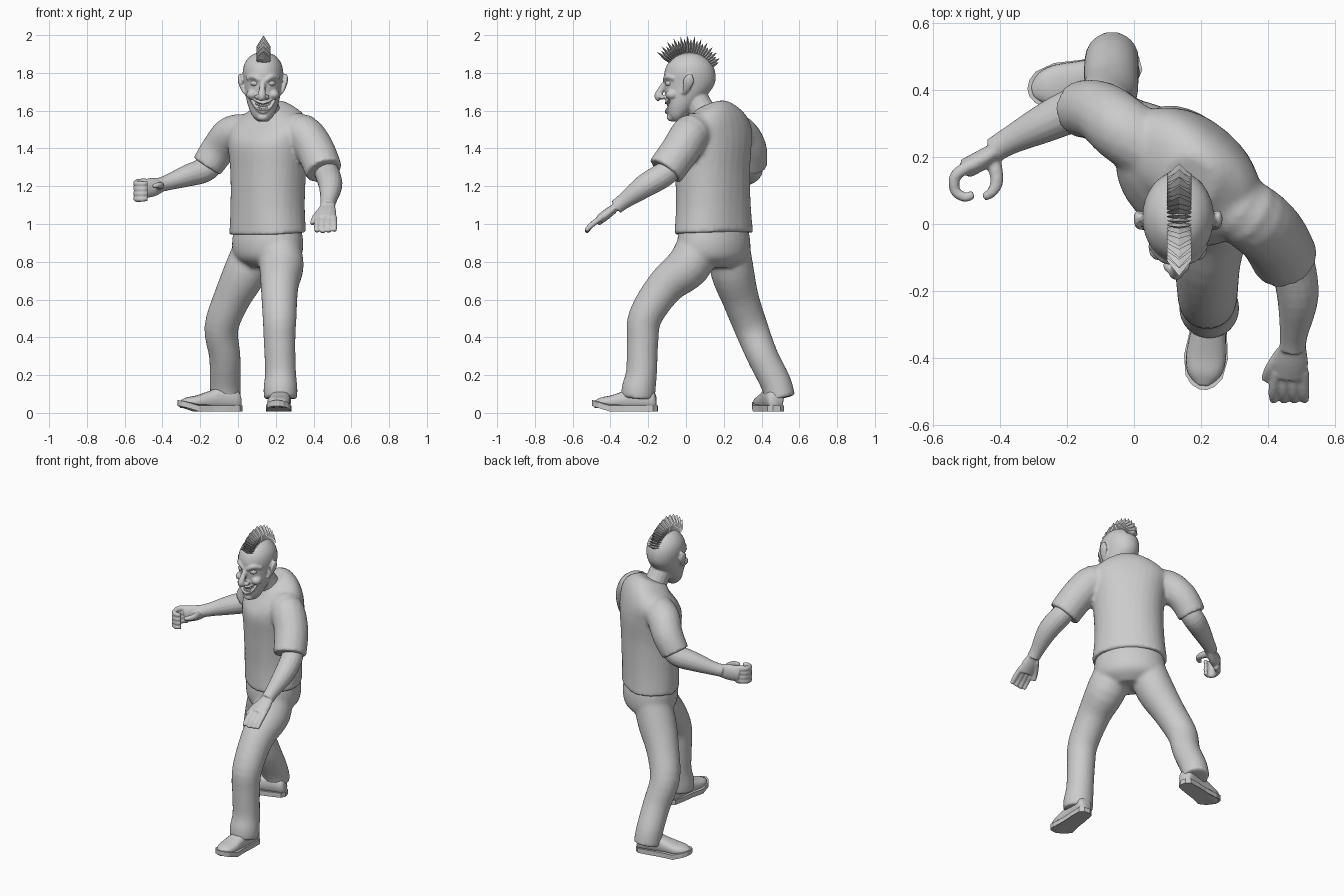
import bpy, bmesh, math
from mathutils import Vector, Matrix

if "Cube" in bpy.data.objects:
    bpy.data.objects.remove(bpy.data.objects["Cube"])


def spline(keys, steps):
    """Catmull-Rom interpolation of tuples of numbers."""
    out = []
    for i in range(len(keys) - 1):
        p0, p1 = keys[max(i - 1, 0)], keys[i]
        p2, p3 = keys[i + 1], keys[min(i + 2, len(keys) - 1)]
        for s in range(steps):
            t = s / steps
            out.append([.5 * (2*b + (c-a)*t + (2*a-5*b+4*c-d)*t*t + (3*b-a-3*c+d)*t**3)
                        for a, b, c, d in zip(p0, p1, p2, p3)])
    return out + [list(keys[-1])]


def loft(bm, rings, n=24, power=1.0):
    loops = []
    for c, u, v in rings:
        loop = []
        for k in range(n):
            a = 2 * math.pi * k / n
            ca, sa = math.cos(a), math.sin(a)
            loop.append(bm.verts.new(c + u * math.copysign(abs(ca)**power, ca)
                                     + v * math.copysign(abs(sa)**power, sa)))
        loops.append(loop)
    for l0, l1 in zip(loops, loops[1:]):
        for k in range(n):
            bm.faces.new((l0[k], l0[(k+1) % n], l1[(k+1) % n], l1[k]))
    bm.faces.new(loops[0][::-1])
    bm.faces.new(loops[-1])


def body(bm, keys, steps=5, power=1.0):
    """Stacked ellipses: x, y, z, half width, half depth, turn, back-lift."""
    rings = []
    for x, y, z, a, b, deg, tilt in spline(keys, steps):
        c, s = math.cos(math.radians(deg)), math.sin(math.radians(deg))
        rings.append((Vector((x, y, z)), Vector((c, s, 0)) * a, Vector((-s, c, tilt)) * b))
    loft(bm, rings, 32, power)


def tube(bm, keys, hint=(1, 0, 0), steps=4, n=16, flat=1.0, power=1.0):
    """Limb along x, y, z, radius keys; flat scales the thickness across the hint."""
    pts = spline(keys, steps)
    rings = []
    for i, p in enumerate(pts):
        t = Vector(pts[min(i+1, len(pts)-1)][:3]) - Vector(pts[max(i-1, 0)][:3])
        t.normalize()
        u = Vector(hint) - t * t.dot(Vector(hint))
        u.normalize()
        rings.append((Vector(p[:3]), u * p[3], t.cross(u) * p[3] * flat))
    loft(bm, rings, n, power)


def ball(bm, c, r):
    bmesh.ops.create_uvsphere(bm, u_segments=20, v_segments=12, radius=1,
                              matrix=Matrix.Translation(c) @ Matrix.Diagonal((*r, 1)))


def finish(name, bm, voxel=0, iters=0, smooth=True):
    bmesh.ops.recalc_face_normals(bm, faces=bm.faces)
    me = bpy.data.meshes.new(name)
    bm.to_mesh(me)
    bm.free()
    for p in me.polygons:
        p.use_smooth = smooth
    ob = bpy.data.objects.new(name, me)
    bpy.context.collection.objects.link(ob)
    if voxel:
        m = ob.modifiers.new("blend", 'REMESH')
        m.mode, m.voxel_size, m.use_smooth_shade = 'VOXEL', voxel, True
    if iters:
        m = ob.modifiers.new("soften", 'SMOOTH')
        m.factor, m.iterations = .5, iters
    return ob


# Shirt with short sleeves
bm = bmesh.new()
body(bm, [(.157, .147, .95, .225, .17, -48, .05), (.157, .145, 1.1, .21, .17, -46, 0),
          (.16, .14, 1.28, .21, .175, -43, 0), (.16, .14, 1.42, .225, .18, -40, 0),
          (.165, .15, 1.51, .235, .155, -37, .1), (.17, .15, 1.57, .185, .125, -36, .25),
          (.165, .135, 1.605, .115, .1, -34, .4), (.16, .12, 1.62, .08, .08, -30, .45)], power=.9)
tube(bm, [(.25, .09, 1.48, .1), (.34, .03, 1.48, .105), (.41, -.03, 1.39, .103), (.455, -.11, 1.28, .1)])
tube(bm, [(.07, .21, 1.48, .1), (-.03, .28, 1.475, .1), (-.1, .335, 1.4, .093), (-.165, .345, 1.305, .085)],
     (0, 1, 0))
finish("shirt", bm, .011, 5)

# Trousers
bm = bmesh.new()
body(bm, [(.157, .147, .99, .2, .15, -48, 0), (.157, .147, .9, .215, .165, -48, 0),
          (.157, .147, .82, .2, .15, -50, 0), (.157, .147, .77, .11, .09, -50, 0)])
tube(bm, [(.215, .07, .9, .11), (.23, .015, .78, .118), (.22, -.11, .67, .1), (.22, -.215, .51, .09),
          (.22, -.23, .38, .084), (.225, -.235, .22, .082), (.225, -.25, .13, .09), (.225, -.255, .075, .088)], n=24)
tube(bm, [(.1, .225, .9, .11), (.04, .245, .75, .115), (-.035, .29, .6, .098), (-.088, .345, .45, .09),
          (-.07, .405, .3, .083), (-.068, .475, .16, .082), (-.065, .5, .075, .08)], n=24)
finish("trousers", bm, .011, 5)

# Shoes: rounded upper on a flat sole, heel at the local origin
for name, heel, toe in (("left_shoe", (.24, -.15), (.205, -.5)), ("right_shoe", (.02, .48), (-.31, .395))):
    d = Vector(toe) - Vector(heel)
    M = Matrix.Translation((*heel, 0)) @ Matrix.Rotation(math.atan2(d.y, d.x), 4, 'Z')
    outline = [(.0, .02), (.02, .045), (.09, .052), (.17, .055), (.25, .066), (.31, .055), (.335, .035), (.347, .012)]
    bm = bmesh.new()
    ring = [bm.verts.new((x, y, .008)) for x, y in outline]
    ring += [bm.verts.new((x, -y, .008)) for x, y in reversed(outline)]
    f = bm.faces.new(ring)
    ext = bmesh.ops.extrude_face_region(bm, geom=[f])
    bmesh.ops.translate(bm, vec=(0, 0, .03), verts=[v for v in ext['geom'] if isinstance(v, bmesh.types.BMVert)])
    for v in bm.verts:
        v.co.z += .03 * max(0, (v.co.x - .25) / .1)
    sole = finish(name + "_sole", bm, smooth=False)
    tops = [(.008, .03, .085), (.03, .045, .12), (.12, .05, .135), (.18, .054, .115),
            (.25, .06, .092), (.3, .05, .082), (.335, .022, .065)]
    bm = bmesh.new()
    loft(bm, [(Vector((x, 0, .03 + (h - .03) * .45)), Vector((0, w, 0)), Vector((0, 0, (h - .03) * .55)))
              for x, w, h in spline(tops, 4)], 20, .8)
    upper = finish(name, bm)
    sole.matrix_world = upper.matrix_world = M

# Left forearm and open hand
bm = bmesh.new()
tube(bm, [(.45, -.06, 1.31, .06), (.475, -.12, 1.26, .066), (.49, -.22, 1.2, .062), (.478, -.33, 1.12, .042),
          (.475, -.37, 1.09, .04)])
tube(bm, [(.475, -.36, 1.1, .038), (.47, -.41, 1.06, .052), (.465, -.455, 1.025, .052)], flat=.5)
for i in range(4):
    tube(bm, [(.427 + .027*i, -.44, 1.04, .016), (.417 + .031*i, -.5, .995, .0155),
              (.418 + .031*i, -.53, .955 + .004*abs(i-1), .012)], n=10)
tube(bm, [(.445, -.38, 1.075, .02), (.41, -.43, 1.035, .018), (.392, -.465, 1.0, .013)], n=10)
finish("left_forearm_and_hand", bm, .006, 3)

# Right forearm and curled hand
bm = bmesh.new()
tube(bm, [(-.12, .345, 1.33, .06), (-.18, .34, 1.285, .066), (-.27, .3, 1.255, .058), (-.37, .25, 1.22, .042),
          (-.42, .22, 1.205, .038)], (0, 0, 1))
tube(bm, [(-.4, .23, 1.21, .038), (-.45, .195, 1.195, .05), (-.505, .165, 1.185, .05)], (0, 0, 1), flat=.6)
for i in range(4):
    z = 1.225 - .027 * i
    tube(bm, [(-.49, .175, z, .018), (-.533, .145, z - .005, .018), (-.535, .1, z - .012, .016),
              (-.505, .08, z - .012, .015), (-.48, .09, z - .01, .012)], (0, 0, 1), n=10)
tube(bm, [(-.42, .19, 1.2, .023), (-.41, .13, 1.205, .02), (-.425, .095, 1.205, .016), (-.45, .08, 1.2, .012)],
     (0, 0, 1), n=10)
finish("right_forearm_and_hand", bm, .006, 3)

# Head with neck, brow, nose, cheeks, lips and ears
HX = .132
bm = bmesh.new()
body(bm, [(HX, -.045, 1.543, .028, .025, 0, 0), (HX, -.045, 1.57, .055, .048, 0, 0),
          (HX, -.025, 1.62, .077, .08, 0, 0), (HX, 0, 1.68, .092, .11, 0, 0),
          (HX, .018, 1.74, .101, .133, 0, 0), (HX, .02, 1.8, .107, .135, 0, 0),
          (HX, .02, 1.85, .097, .116, 0, 0), (HX, .02, 1.89, .066, .075, 0, 0),
          (HX, .02, 1.908, .025, .03, 0, 0)])
tube(bm, [(.165, .12, 1.54, .075), (.15, .075, 1.62, .068), (.135, .03, 1.7, .07)])
tube(bm, [(HX, -.105, 1.755, .014), (HX - .003, -.128, 1.72, .016), (HX - .006, -.146, 1.678, .022),
          (HX - .006, -.135, 1.664, .02)], n=12)
ball(bm, (HX, -.075, 1.565), (.032, .028, .022))
for s in (-1, 1):
    ball(bm, (HX + s*.024 - .005, -.125, 1.672), (.016, .02, .013))
    ball(bm, (HX + s*.058, -.075, 1.685), (.03, .034, .026))
    tube(bm, [(HX + s*.012, -.112, 1.757, .012), (HX + s*.045, -.1, 1.78, .016),
              (HX + s*.08, -.06, 1.77, .014)], (0, 0, 1), n=10)
    tube(bm, [(HX + s*.095, -.012, 1.69, .012), (HX + s*.107, -.002, 1.71, .018), (HX + s*.118, .012, 1.75, .029),
              (HX + s*.122, .016, 1.78, .022), (HX + s*.12, .014, 1.793, .01)], (0, 1, 0), flat=.45, n=12)
smile = [(-.062, -.078, 1.66), (-.035, -.1, 1.63), (0, -.108, 1.617), (.035, -.1, 1.63), (.062, -.078, 1.66)]
for dz in (.022, -.024):
    tube(bm, [(HX + x, y + .004, z + dz * (1 - abs(x) / .07), .01) for x, y, z in smile], (0, 0, 1), n=10)
head = finish("head", bm, .0055, 3)

# Open grin carved into the face, then rows of teeth
bm = bmesh.new()
tube(bm, [(HX + x, y - .004, z, r) for (x, y, z), r in zip(smile, (.005, .016, .019, .016, .005))],
     (0, 0, 1), flat=1.2)
cutter = finish("mouth_cutter", bm)
m = head.modifiers.new("grin", 'BOOLEAN')
m.operation, m.solver, m.object = 'DIFFERENCE', 'EXACT', cutter
bpy.context.view_layer.objects.active = head
for mod in [x.name for x in head.modifiers]:
    bpy.ops.object.modifier_apply(modifier=mod)
bpy.data.objects.remove(cutter)
bm = bmesh.new()
for row in (.011, -.012):
    for i in range(-4, 5):
        t = i / 4
        ball(bm, (HX + .044*t, -.094 + .02*t*t, 1.617 + .021*t*t + row*(1 - .4*t*t)), (.0062, .006, .0075))
finish("teeth", bm)

# Bulging eyes beneath the brow
bm = bmesh.new()
for s in (-1, 1):
    ball(bm, (HX + s*.041, -.088, 1.745), (.025, .022, .017))
finish("eyes", bm)

# Mohawk: a fan of thin pointed plates
bm = bmesh.new()
N = 24
for i in range(N):
    a = math.radians(144 - 122 * i / (N - 1))
    out = Vector((0, math.cos(a), math.sin(a)))
    side = Vector((0, -out.z, out.y))
    c = Vector((HX + .003, .012, 1.79))
    tip = .2 + .008 * math.cos(i * math.pi) - .02 * max(0, out.y)
    rings = [[bm.verts.new(c + out*r + Vector((sx*w, 0, 0)) + side*sy*h)
              for sx, sy in ((-1, 0), (0, -1), (1, 0), (0, 1))] for r, w, h in ((.09, .034, .008), (.15, .037, .011))]
    top = bm.verts.new(c + out * tip)
    for k in range(4):
        j = (k + 1) % 4
        bm.faces.new((rings[0][k], rings[0][j], rings[1][j], rings[1][k]))
        bm.faces.new((rings[1][k], rings[1][j], top))
    bm.faces.new(rings[0][::-1])
finish("mohawk", bm, smooth=False)
